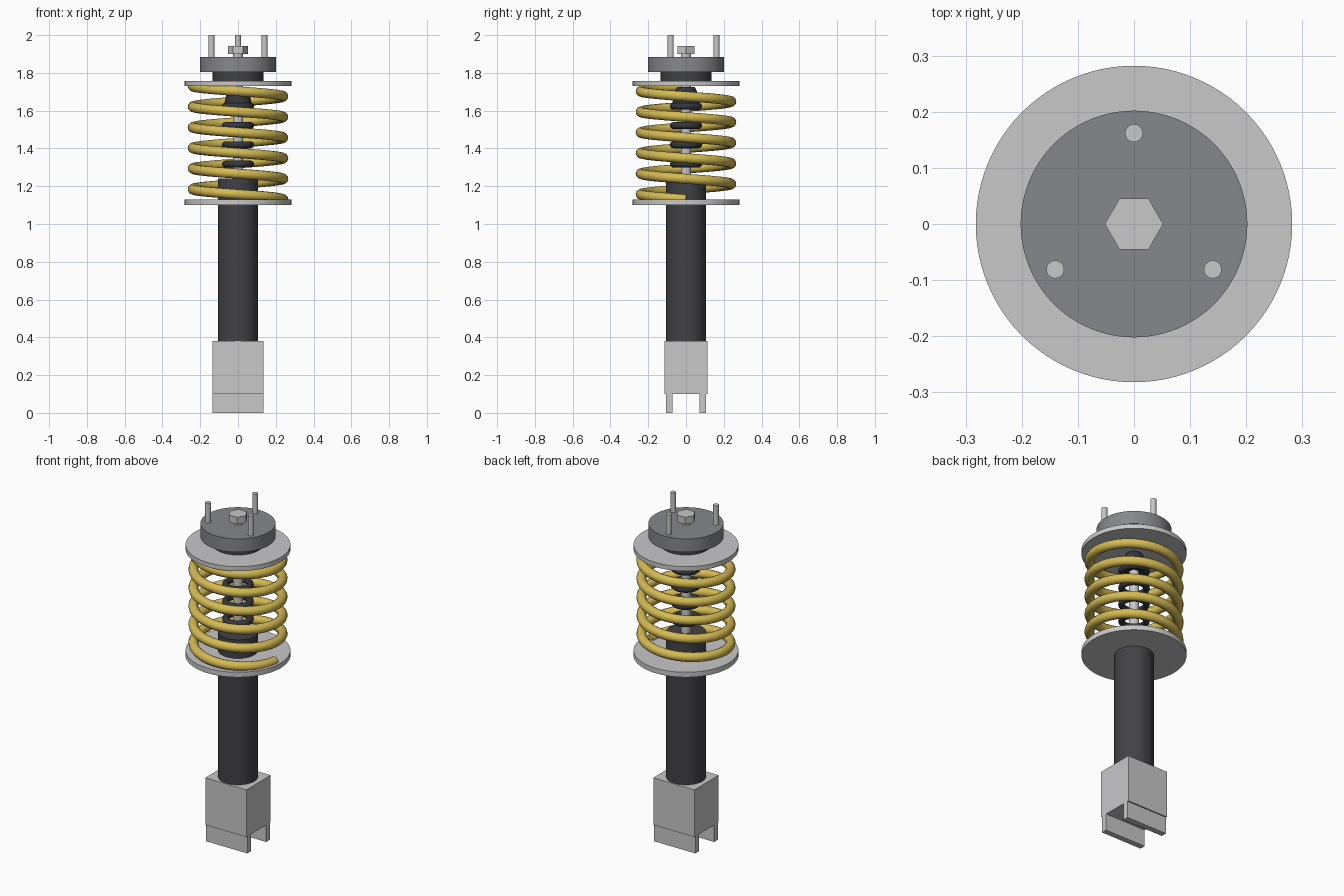
import bpy, bmesh, math

if "Cube" in bpy.data.objects:
    bpy.data.objects.remove(bpy.data.objects["Cube"])

def material(name, rgb):
    m = bpy.data.materials.new(name)
    m.diffuse_color = (*rgb, 1)
    m.use_nodes = True
    m.node_tree.nodes["Principled BSDF"].inputs["Base Color"].default_value = m.diffuse_color
    return m

STEEL = material("light_steel", (0.58, 0.58, 0.59))
GREY = material("mid_grey", (0.24, 0.245, 0.26))
DARK = material("dark_tube", (0.055, 0.055, 0.062))
RUBBER = material("black_rubber", (0.035, 0.037, 0.045))
YELLOW = material("spring_yellow", (0.66, 0.49, 0.085))

def finish(ob, name, mat, smooth=True):
    ob.name = name
    ob.data.name = name
    ob.data.materials.clear()
    ob.data.materials.append(mat)
    if smooth:
        bpy.ops.object.shade_smooth_by_angle(angle=math.radians(35))
    return ob

def cylinder(name, r, z0, z1, mat, x=0, y=0, sides=64, r_top=None, rot=0):
    bpy.ops.mesh.primitive_cone_add(vertices=sides, radius1=r, radius2=r if r_top is None else r_top,
                                    depth=z1 - z0, location=(x, y, (z0 + z1) / 2),
                                    rotation=(0, 0, rot))
    return finish(bpy.context.object, name, mat, sides > 8)

def box(name, x, y0, y1, z0, z1, mat):
    bpy.ops.mesh.primitive_cube_add(size=1, location=(0, (y0 + y1) / 2, (z0 + z1) / 2))
    ob = bpy.context.object
    ob.scale = (2 * x, y1 - y0, z1 - z0)
    return finish(ob, name, mat, False)

# Lower fork bracket
box("bracket_block", 0.135, -0.114, 0.114, 0.10, 0.38, STEEL)
for side, s in (("front", -1), ("back", 1)):
    a, b = sorted((s * 0.072, s * 0.106))
    box("bracket_prong_" + side, 0.135, a, b, 0.0, 0.10, STEEL)

# Damper body and rod
cylinder("damper_tube", 0.107, 0.38, 1.24, DARK)
cylinder("piston_rod", 0.027, 1.24, 1.90, STEEL, sides=32)

# Spring seats
cylinder("lower_spring_seat", 0.282, 1.10, 1.13, STEEL, sides=96)
cylinder("upper_spring_seat", 0.282, 1.73, 1.757, STEEL, sides=96)

# Top mount, nut and studs
cylinder("mount_neck", 0.135, 1.757, 1.805, DARK)
cylinder("top_mount", 0.202, 1.805, 1.884, GREY, sides=96)
cylinder("rod_nut", 0.052, 1.90, 1.942, STEEL, sides=6, rot=math.radians(30))
for i in range(3):
    a = math.radians(90 + 120 * i)
    cylinder(f"mount_stud_{i + 1}", 0.016, 1.88, 2.0, STEEL,
             0.162 * math.cos(a), 0.162 * math.sin(a), sides=24)

# Bump stop cone and rubber rings on the rod
cylinder("bump_stop", 0.076, 1.62, 1.70, RUBBER, r_top=0.059, sides=48)
cylinder("bump_stop_cap", 0.059, 1.70, 1.725, RUBBER, r_top=0.046, sides=48)
for i in range(4):
    bpy.ops.mesh.primitive_torus_add(major_radius=0.067, minor_radius=0.018, major_segments=48,
                                     minor_segments=16, location=(0, 0, 1.317 + 0.102 * i))
    finish(bpy.context.object, f"rubber_ring_{i + 1}", RUBBER)

# Coil spring: 5.5 turns, clockwise going up, starting at +x
TURNS, STEPS = 5.5, 48
n = int(TURNS * STEPS)
curve = bpy.data.curves.new("coil_spring", 'CURVE')
curve.dimensions = '3D'
curve.bevel_depth = 0.0265
curve.bevel_resolution = 4
curve.use_fill_caps = True
spline = curve.splines.new('POLY')
spline.points.add(n)
for i, p in enumerate(spline.points):
    a = -2 * math.pi * i / STEPS
    p.co = (0.24 * math.cos(a), 0.24 * math.sin(a), 1.13 + 0.60 * i / n, 1)
spring = bpy.data.objects.new("coil_spring", curve)
bpy.context.collection.objects.link(spring)
bpy.ops.object.select_all(action='DESELECT')
spring.select_set(True)
bpy.context.view_layer.objects.active = spring
bpy.ops.object.convert(target='MESH')
finish(bpy.context.object, "coil_spring", YELLOW)

# Nut corners point along x: square it up from the actual mesh
nut = bpy.data.objects["rod_nut"]
nut.rotation_euler.z = 0
v = max(nut.data.vertices, key=lambda v: v.co.x).co
nut.rotation_euler.z = -math.atan2(v.y, v.x)
